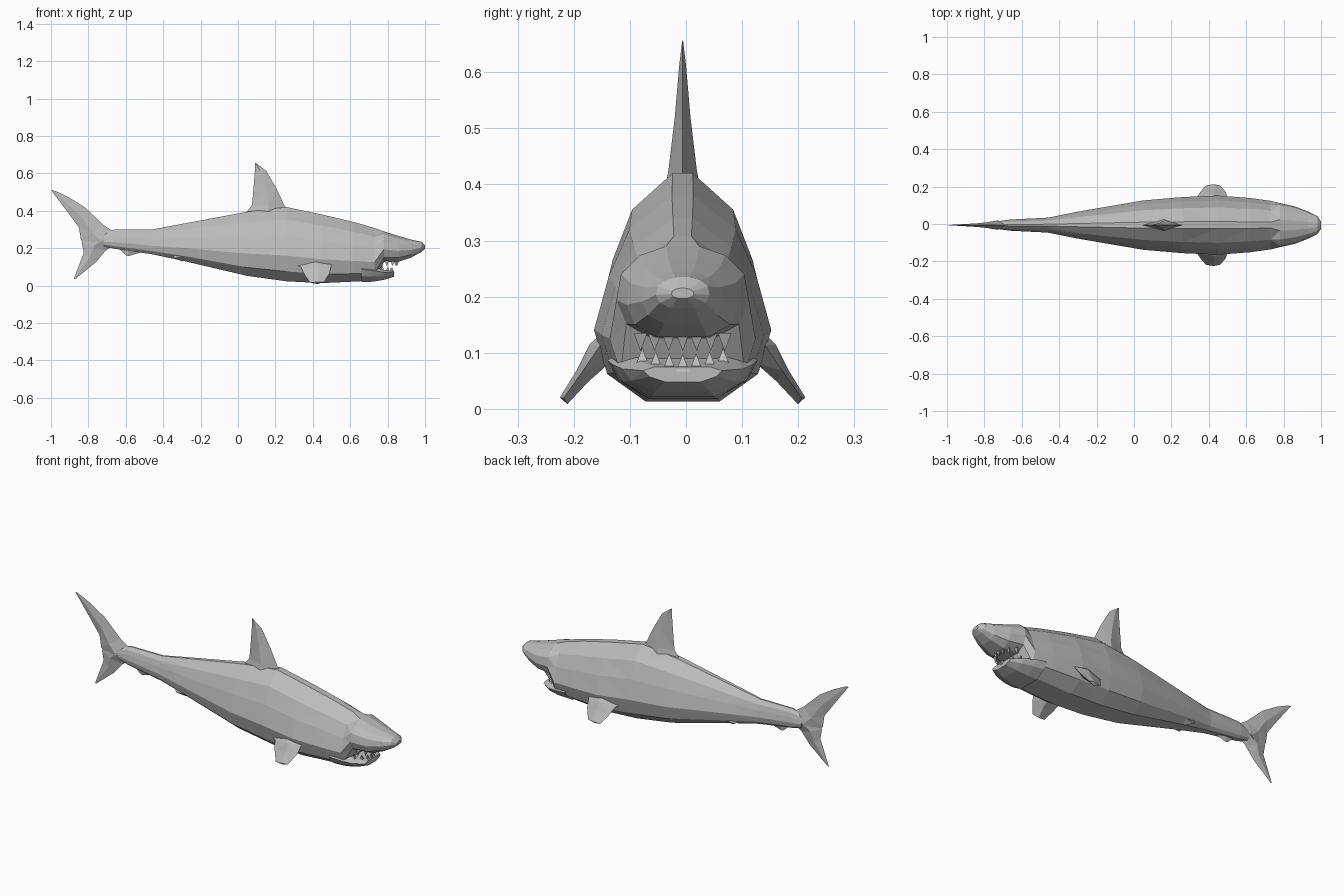
import bpy, bmesh
from mathutils import Vector

if "Cube" in bpy.data.objects:
    bpy.data.objects.remove(bpy.data.objects["Cube"], do_unlink=True)

grey = bpy.data.materials.new("shark grey")
grey.use_nodes = True
COLOR = (0.5, 0.5, 0.5, 1)
grey.diffuse_color = COLOR
grey.node_tree.nodes["Principled BSDF"].inputs["Base Color"].default_value = COLOR
MID = -0.006  # centre line of the body


def loft(name, rings):
    """Skin a list of closed rings and cap both ends."""
    bm = bmesh.new()
    rows = [[bm.verts.new(p) for p in ring] for ring in rings]
    n = len(rows[0])
    for a, b in zip(rows, rows[1:]):
        for i in range(n):
            j = (i + 1) % n
            bm.faces.new((a[i], a[j], b[j], b[i]))
    bm.faces.new(rows[0])
    bm.faces.new(rows[-1])
    bmesh.ops.remove_doubles(bm, verts=bm.verts, dist=0.0005)
    bmesh.ops.triangulate(bm, faces=bm.faces)
    bmesh.ops.recalc_face_normals(bm, faces=bm.faces)
    mesh = bpy.data.meshes.new(name)
    bm.to_mesh(mesh)
    bm.free()
    mesh.materials.append(grey)
    obj = bpy.data.objects.new(name, mesh)
    bpy.context.collection.objects.link(obj)
    return obj


def section(x, top, bottom, half, outline):
    """Mirrored cross-section from (width, height) fractions."""
    side = [(half * w, bottom + (top - bottom) * h) for w, h in outline]
    return ([Vector((x, MID + w, z)) for w, z in side]
            + [Vector((x, MID - w, z)) for w, z in reversed(side)])


def blade(name, rows):
    """Fin with a diamond section: rows of leading xz, trailing xz, half thickness."""
    rings = []
    for (lx, lz), (tx, tz), t in rows:
        mx, mz = lx * 0.5 + tx * 0.5, lz * 0.5 + tz * 0.5
        rings.append([Vector((lx, MID, lz)), Vector((mx, MID + t, mz)),
                      Vector((tx, MID, tz)), Vector((mx, MID - t, mz))])
    return loft(name, rings)


# Body and upper head: x, top, bottom, half width
trunk = [(0.12, 1), (0.6, 0.84), (0.83, 0.62), (1, 0.36), (0.85, 0.15), (0.42, 0.02)]
snout = [(0.25, 1), (0.65, 0.9), (0.93, 0.7), (1, 0.42), (0.85, 0.16), (0.45, 0)]
stations = [(-0.72, 0.28, 0.21, 0.022), (-0.66, 0.3, 0.195, 0.03),
            (-0.46, 0.3, 0.165, 0.04), (-0.3, 0.33, 0.13, 0.072),
            (0.05, 0.395, 0.045, 0.132), (0.26, 0.42, 0.015, 0.15),
            (0.45, 0.38, 0.006, 0.158), (0.62, 0.34, 0.015, 0.145),
            (0.73, 0.308, 0.022, 0.13)]
head = [(0.78, 0.29, 0.125, 0.118), (0.86, 0.265, 0.128, 0.1),
        (0.93, 0.245, 0.152, 0.073), (0.98, 0.235, 0.18, 0.048),
        (1.0, 0.215, 0.197, 0.02)]
loft("body", [section(*s, trunk) for s in stations]
     + [section(*s, snout) for s in head])

# Lower jaw
jaw = [(0.7, 1), (1, 0.75), (0.85, 0.35), (0.45, 0)]
loft("lower_jaw", [section(0.66, 0.11, 0.018, 0.134, jaw),
                   section(0.72, 0.1, 0.021, 0.127, jaw),
                   section(0.78, 0.085, 0.031, 0.108, jaw),
                   section(0.835, 0.075, 0.048, 0.07, jaw)])


# Teeth: small three-sided spikes around both jaws
def tooth(name, x, y, z, height):
    r = 0.012
    base = [(x - r, y, z), (x + r, y - r, z), (x + r, y + r, z)]
    tip = [(x, y, z + height)] * 3
    loft(name, [base, tip])


for i in range(-3, 4):
    back = 0.006 * i * i
    tooth("lower_tooth", 0.825 - back, MID + i * 0.024, 0.066 + back * 0.2, 0.032)
    tooth("upper_tooth", 0.85 - back, MID + i * 0.025, 0.135, -0.032)

# Dorsal fin
blade("dorsal_fin", [((0.29, 0.4), (0.03, 0.375), 0.032),
                     ((0.25, 0.425), (0.075, 0.43), 0.025),
                     ((0.205, 0.52), (0.083, 0.52), 0.014),
                     ((0.15, 0.615), (0.09, 0.61), 0.006),
                     ((0.1, 0.652), (0.09, 0.657), 0.001)])

# Tail fin lobes
blade("tail_upper_lobe", [((-0.66, 0.285), (-0.8, 0.19), 0.025),
                          ((-0.72, 0.325), (-0.84, 0.245), 0.016),
                          ((-0.82, 0.42), (-0.85, 0.31), 0.01),
                          ((-0.91, 0.475), (-0.92, 0.405), 0.005),
                          ((-0.975, 0.506), (-1.0, 0.512), 0.001)])
blade("tail_lower_lobe", [((-0.66, 0.22), (-0.8, 0.28), 0.024),
                          ((-0.71, 0.185), (-0.835, 0.23), 0.015),
                          ((-0.76, 0.125), (-0.825, 0.175), 0.008),
                          ((-0.87, 0.035), (-0.878, 0.035), 0.001)])

# Anal fin
blade("anal_fin", [((-0.48, 0.19), (-0.66, 0.22), 0.014),
                   ((-0.585, 0.158), (-0.6, 0.163), 0.002)])

# Paired fins: leading and trailing points, with thickness across the blade
for side, label in ((1, "left"), (-1, "right")):
    rings = []
    for x0, x1, y, z, t in ((0.51, 0.27, 0.11, 0.13, 0.035),
                            (0.5, 0.335, 0.148, 0.1, 0.03),
                            (0.49, 0.355, 0.178, 0.06, 0.018),
                            (0.46, 0.385, 0.212, 0.015, 0.011)):
        mid = x0 * 0.55 + x1 * 0.45
        rings.append([(x0, MID + side * y, z + t * 0.4),
                      (mid, MID + side * (y + t * 0.6), z + t * 0.5),
                      (x1, MID + side * y, z),
                      (mid, MID + side * (y - t * 0.6), z - t * 0.6)])
    loft(label + "_pectoral_fin", rings)
    loft(label + "_pelvic_fin",
         [[(-0.2, MID + side * 0.06, 0.16), (-0.36, MID + side * 0.04, 0.18),
           (-0.3, MID + side * 0.03, 0.13)],
          [(-0.34, MID + side * 0.055, 0.148)] * 3])
